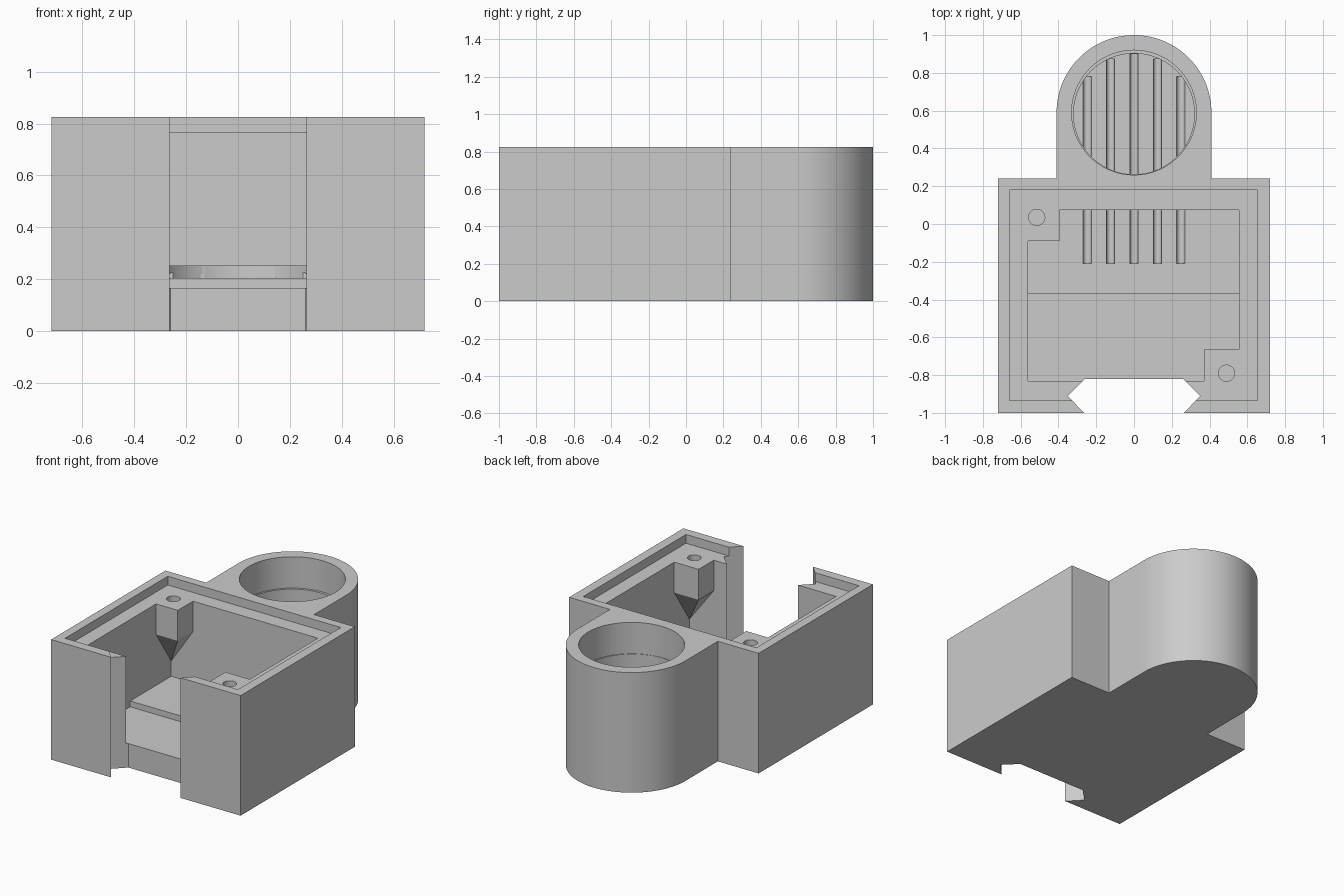
import bpy, bmesh, math
from mathutils import Vector

if "Cube" in bpy.data.objects:
    bpy.data.objects.remove(bpy.data.objects["Cube"])

grey = bpy.data.materials.new("light grey plastic")
grey.use_nodes = True
grey.diffuse_color = (0.6, 0.6, 0.6, 1)
grey.node_tree.nodes["Principled BSDF"].inputs["Base Color"].default_value = (0.6, 0.6, 0.6, 1)


def make(name, bm):
    bmesh.ops.recalc_face_normals(bm, faces=bm.faces)
    mesh = bpy.data.meshes.new(name)
    bm.to_mesh(mesh)
    bm.free()
    obj = bpy.data.objects.new(name, mesh)
    bpy.context.collection.objects.link(obj)
    mesh.materials.append(grey)
    return obj


def prism(name, outline, z0, z1):
    """Extrude a flat outline from z0 up to z1."""
    bm = bmesh.new()
    base = bm.faces.new([bm.verts.new((x, y, z0)) for x, y in outline])
    top = bmesh.ops.extrude_face_region(bm, geom=[base])["geom"]
    verts = [v for v in top if isinstance(v, bmesh.types.BMVert)]
    bmesh.ops.translate(bm, verts=verts, vec=(0, 0, z1 - z0))
    return make(name, bm)


def box(name, x0, x1, y0, y1, z0, z1):
    return prism(name, [(x0, y0), (x1, y0), (x1, y1), (x0, y1)], z0, z1)


def arc(cx, cy, r, a0, a1, n):
    return [(cx + r * math.cos(a0 + (a1 - a0) * i / n),
             cy + r * math.sin(a0 + (a1 - a0) * i / n)) for i in range(n + 1)]


def disc(name, cx, cy, r, z0, z1, n=96):
    return prism(name, arc(cx, cy, r, 0, math.tau, n)[:-1], z0, z1)


def cut(obj, cutter):
    """Subtract the cutter and discard it."""
    cutter.hide_render = True
    mod = obj.modifiers.new("cut", 'BOOLEAN')
    mod.operation, mod.solver, mod.object = 'DIFFERENCE', 'EXACT', cutter
    bpy.context.view_layer.objects.active = obj
    bpy.ops.object.modifier_apply(modifier=mod.name)
    bpy.data.objects.remove(cutter)


def smooth(obj):
    bpy.ops.object.select_all(action='DESELECT')
    obj.select_set(True)
    bpy.context.view_layer.objects.active = obj
    bpy.ops.object.shade_smooth_by_angle(angle=math.radians(30))


TOP, LEDGE, FLOOR, OVER = 0.825, 0.765, 0.205, 1.0
LEFT, RIGHT, FRONT, BACK = -0.56, 0.555, -0.83, 0.075
CUP_Y, CUP_R = 0.583, 0.32

# Housing: square box with a rounded lobe behind it
outline = [(-0.72, 0.24), (-0.72, -1), (0.72, -1), (0.72, 0.24), (0.41, 0.24)]
outline += arc(0, 0.59, 0.41, 0, math.pi, 64) + [(-0.41, 0.24)]
housing = prism("housing", outline, 0, TOP)

# Main cavity, lower front floor and lid recess
cut(housing, box("cavity", LEFT, RIGHT, FRONT, BACK, FLOOR, OVER))
cut(housing, box("front_floor", LEFT, RIGHT, FRONT, -0.37, 0.165, 0.5))
cut(housing, box("lid_recess", -0.66, 0.655, -0.935, 0.18, LEDGE, OVER))

# Dovetail notch through the front wall
half = [(0.265, -1.0), (0.35, -0.91), (0.26, -0.82)]
notch = [(0.265, -1.1)] + half
notch += [(-x, y) for x, y in reversed(notch)]
cut(housing, prism("dovetail", notch, -0.1, OVER))

# Round well, its wider mouth, and the low passage into the cavity
cut(housing, disc("well", 0, CUP_Y, CUP_R, FLOOR, OVER))
cut(housing, disc("well_mouth", 0, 0.59, 0.33, 0.61, OVER))
cut(housing, box("passage", -0.3, 0.3, 0, 0.48, FLOOR, 0.25))

# Rounded grooves along the floor
for i in range(-2, 3):
    x = i * 0.124
    end = CUP_Y + math.sqrt(CUP_R ** 2 - x ** 2) - 0.004
    groove = disc("groove", 0, 0, 0.022, 0, end + 0.21, 16)
    groove.data.transform(
        Vector((0, 1, 0)).to_track_quat('Z', 'Y').to_matrix().to_4x4())
    for v in groove.data.vertices:
        v.co += Vector((x, -0.21, FLOOR))
    cut(housing, groove)
smooth(housing)


# Corner screw posts, tapering down to a point on the cavity corner
def screw_post(name, corner, inner, hole):
    (cx, cy), (ix, iy) = corner, inner
    bm = bmesh.new()
    ring = [(cx, cy), (ix, cy), (ix, iy), (cx, iy)]
    points = [(x, y, z) for z in (LEDGE, 0.555) for x, y in ring] + [(cx, cy, 0.31)]
    verts = [bm.verts.new(p) for p in points]
    bmesh.ops.convex_hull(bm, input=verts)
    post = make(name, bm)
    cut(post, disc("screw_hole", *hole, 0.043, 0.6, OVER, 32))
    smooth(post)


screw_post("back_right_post", (LEFT, BACK), (-0.395, -0.09), (-0.515, 0.035))
screw_post("front_left_post", (RIGHT, FRONT), (0.37, -0.665), (0.49, -0.79))
